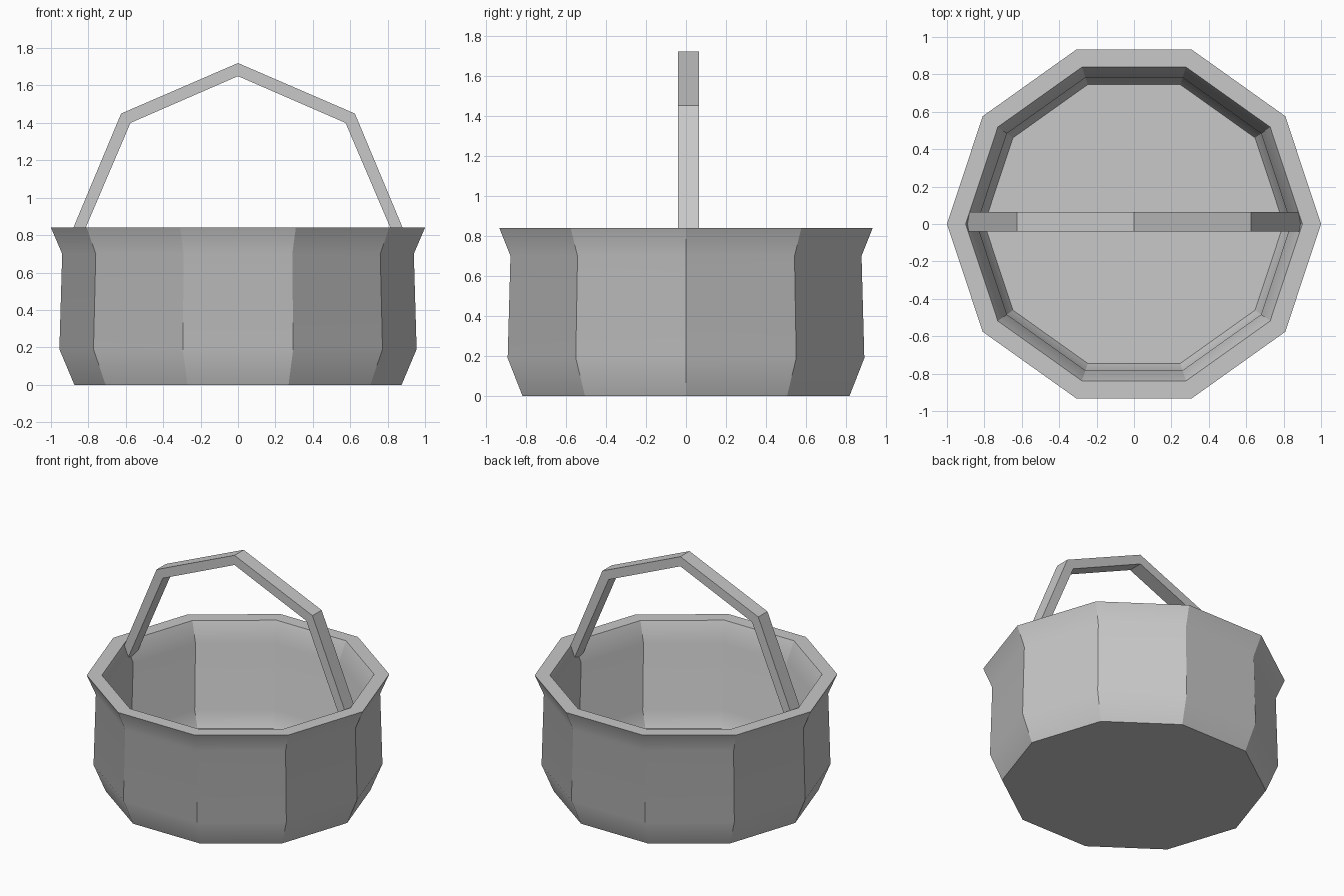
import bpy
import bmesh
import math

if "Cube" in bpy.data.objects:
    bpy.data.objects.remove(bpy.data.objects["Cube"], do_unlink=True)

SIDES = 10
DEPTH_SCALE = 0.98

grey = bpy.data.materials.new("plain grey")
grey.use_nodes = True
colour = (0.58, 0.58, 0.58, 1)
grey.diffuse_color = colour
grey.node_tree.nodes["Principled BSDF"].inputs["Base Color"].default_value = colour


def finish(name, bm):
    """Turn a bmesh into a shaded object."""
    bmesh.ops.recalc_face_normals(bm, faces=bm.faces)
    mesh = bpy.data.meshes.new(name)
    bm.to_mesh(mesh)
    bm.free()
    mesh.materials.append(grey)
    obj = bpy.data.objects.new(name, mesh)
    bpy.context.collection.objects.link(obj)
    bpy.ops.object.select_all(action="DESELECT")
    obj.select_set(True)
    bpy.context.view_layer.objects.active = obj
    bpy.ops.object.shade_smooth_by_angle(angle=math.radians(30))
    return obj


def bridge(bm, a, b):
    """Join two closed rings of vertices with quads."""
    for i in range(len(a)):
        j = (i + 1) % len(a)
        bm.faces.new((a[i], a[j], b[j], b[i]))


# Basket body: ten-sided wall, up the outside, over the rim, down the inside
profile = [(0.875, 0), (0.955, 0.19), (0.94, 0.70), (1.0, 0.84),
           (0.90, 0.84), (0.84, 0.70), (0.855, 0.21), (0.80, 0.10)]
bm = bmesh.new()
rings = []
for radius, z in profile:
    angles = [math.tau * i / SIDES for i in range(SIDES)]
    rings.append([bm.verts.new((radius * math.cos(a),
                                radius * math.sin(a) * DEPTH_SCALE, z))
                  for a in angles])
for lower, upper in zip(rings, rings[1:]):
    bridge(bm, lower, upper)
bm.faces.new(rings[0])
bm.faces.new(rings[-1])
finish("basket_body", bm)

# Handle: flat bar bent into a five-point arch, ends sunk in the wall
half = [((0.922, 0.74), (0.857, 0.74)), ((0.625, 1.45), (0.575, 1.40))]
peak = [((0, 1.72), (0, 1.65))]
left = [tuple((-x, z) for x, z in pair) for pair in half]
bm = bmesh.new()
sections = []
for outer, inner in left + peak + half[::-1]:
    corners = [(outer, -0.04), (outer, 0.065), (inner, 0.065), (inner, -0.04)]
    sections.append([bm.verts.new((x, y, z)) for (x, z), y in corners])
for a, b in zip(sections, sections[1:]):
    bridge(bm, a, b)
bm.faces.new(sections[0])
bm.faces.new(sections[-1])
handle = finish("handle", bm)
for face in handle.data.polygons:
    face.use_smooth = False
